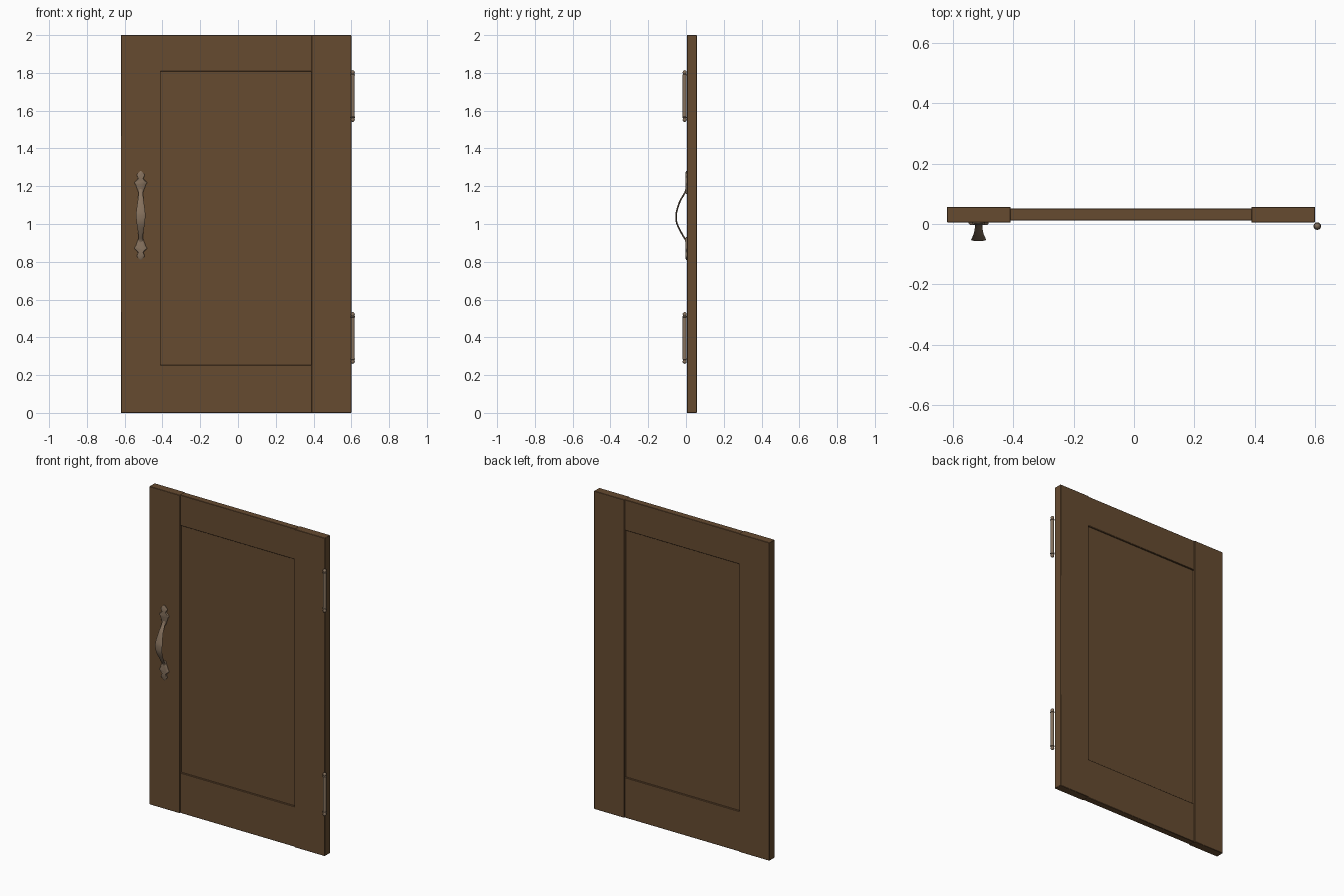
import bpy, bmesh, math
from mathutils import Vector

if "Cube" in bpy.data.objects:
    bpy.data.objects.remove(bpy.data.objects["Cube"])


def material(name, rgb):
    m = bpy.data.materials.new(name)
    m.diffuse_color = (*rgb, 1)
    m.use_nodes = True
    m.node_tree.nodes["Principled BSDF"].inputs["Base Color"].default_value = m.diffuse_color
    return m


WOOD = material("brown_wood", (0.133, 0.070, 0.030))
METAL = material("aged_metal", (0.235, 0.165, 0.110))


def finish(name, bm, mat, bevel=0, angle=35):
    bmesh.ops.recalc_face_normals(bm, faces=bm.faces)
    me = bpy.data.meshes.new(name)
    bm.to_mesh(me)
    bm.free()
    me.materials.append(mat)
    ob = bpy.data.objects.new(name, me)
    bpy.context.collection.objects.link(ob)
    if bevel:
        mod = ob.modifiers.new("edge", 'BEVEL')
        mod.width, mod.segments = bevel, 1
        mod.limit_method, mod.angle_limit = 'ANGLE', math.radians(40)
    bpy.ops.object.select_all(action='DESELECT')
    ob.select_set(True)
    bpy.context.view_layer.objects.active = ob
    bpy.ops.object.shade_smooth_by_angle(angle=math.radians(angle))
    return ob


def box(name, x, y, z, bevel=0):
    bm = bmesh.new()
    bmesh.ops.create_cube(bm, size=1)
    for v in bm.verts:
        v.co = [r[0] + (c + 0.5) * (r[1] - r[0]) for c, r in zip(v.co, (x, y, z))]
    return finish(name, bm, WOOD, bevel)


def loft(bm, rings):
    """Skin a list of point rings and cap both ends."""
    vs = [[bm.verts.new(p) for p in r] for r in rings]
    n = len(vs[0])
    for a, b in zip(vs, vs[1:]):
        for i in range(n):
            bm.faces.new((a[i], a[(i + 1) % n], b[(i + 1) % n], b[i]))
    bm.faces.new(vs[0][::-1])
    bm.faces.new(vs[-1])


def smooth(pts, steps):
    """Catmull-Rom through the points."""
    p = [Vector(q) for q in pts]
    p = [2 * p[0] - p[1]] + p + [2 * p[-1] - p[-2]]
    out = []
    for a, b, c, d in zip(p, p[1:], p[2:], p[3:]):
        for k in range(steps):
            t = k / steps
            out.append(0.5 * (2 * b + (c - a) * t + (2 * a - 5 * b + 4 * c - d) * t * t
                              + (3 * b - a - 3 * c + d) * t ** 3))
    return out + [p[-2]]


# Door: two stiles, two thinner rails, recessed panel
box("left_stile", (-0.62, -0.409), (0.005, 0.057), (0, 2), 0.002)
box("right_stile", (0.389, 0.60), (0.005, 0.057), (0, 2), 0.002)
box("bottom_rail", (-0.411, 0.391), (0.011, 0.052), (0, 0.253), 0.002)
box("top_rail", (-0.411, 0.391), (0.011, 0.052), (1.807, 2), 0.002)
box("panel", (-0.42, 0.40), (0.021, 0.042), (0.24, 1.82))

# Hinges: barrel with a collar and rounded finial at each end
half = [(0.0, 0.137), (0.006, 0.135), (0.010, 0.130), (0.011, 0.125), (0.009, 0.119),
        (0.008, 0.116), (0.0125, 0.114), (0.0125, 0.110), (0.0105, 0.109)]
profile = half + [(r, -h) for r, h in reversed(half)]
for name, zc in (("upper_hinge", 1.677), ("lower_hinge", 0.397)):
    bm = bmesh.new()
    rings = [[(0.6075 + max(r, 0.001) * math.cos(i * math.pi / 10),
               -0.007 + max(r, 0.001) * math.sin(i * math.pi / 10), zc + h)
              for i in range(20)] for r, h in profile]
    loft(bm, rings)
    finish(name, bm, METAL)

# Handle end plates: leaf outline (half width, distance from tip), mirrored
HX = -0.515
leaf = smooth([(0.004, 0.0), (0.014, 0.010), (0.021, 0.022), (0.015, 0.036), (0.019, 0.045),
               (0.033, 0.060), (0.026, 0.075), (0.021, 0.090), (0.014, 0.108), (0.010, 0.122)], 3)
for name, tip, sgn in (("upper_plate", 1.28, -1), ("lower_plate", 0.81, 1)):
    bm = bmesh.new()
    outline = [(w, d) for w, d in leaf] + [(-w, d) for w, d in reversed(leaf)]
    loft(bm, [[(HX + w * s, y, tip + sgn * (0.055 + (d - 0.055) * s)) for w, d in outline]
              for y, s in ((0.006, 1.0), (0.0015, 1.0), (-0.003, 0.86))])
    finish(name, bm, METAL, 0, 50)

# Handle bow: flattened oval swept along the arc (y, z, half width)
bow = smooth([(0.003, 1.190, 0.015), (-0.006, 1.165, 0.012), (-0.031, 1.122, 0.016),
              (-0.048, 1.072, 0.023), (-0.0525, 1.040, 0.0245), (-0.047, 1.000, 0.021),
              (-0.021, 0.947, 0.013), (-0.003, 0.917, 0.012), (0.003, 0.895, 0.015)], 5)
bm = bmesh.new()
rings = []
for i, p in enumerate(bow):
    t = bow[min(i + 1, len(bow) - 1)] - bow[max(i - 1, 0)]
    ny, nz = Vector((t.y, -t.x)).normalized()
    ring = []
    for k in range(16):
        a = k * math.pi / 8
        o = 0.0042 * math.sin(a)
        ring.append((HX + p.z * math.cos(a), p.x + ny * o, p.y + nz * o))
    rings.append(ring)
loft(bm, rings)
finish("handle_bow", bm, METAL, 0, 60)
